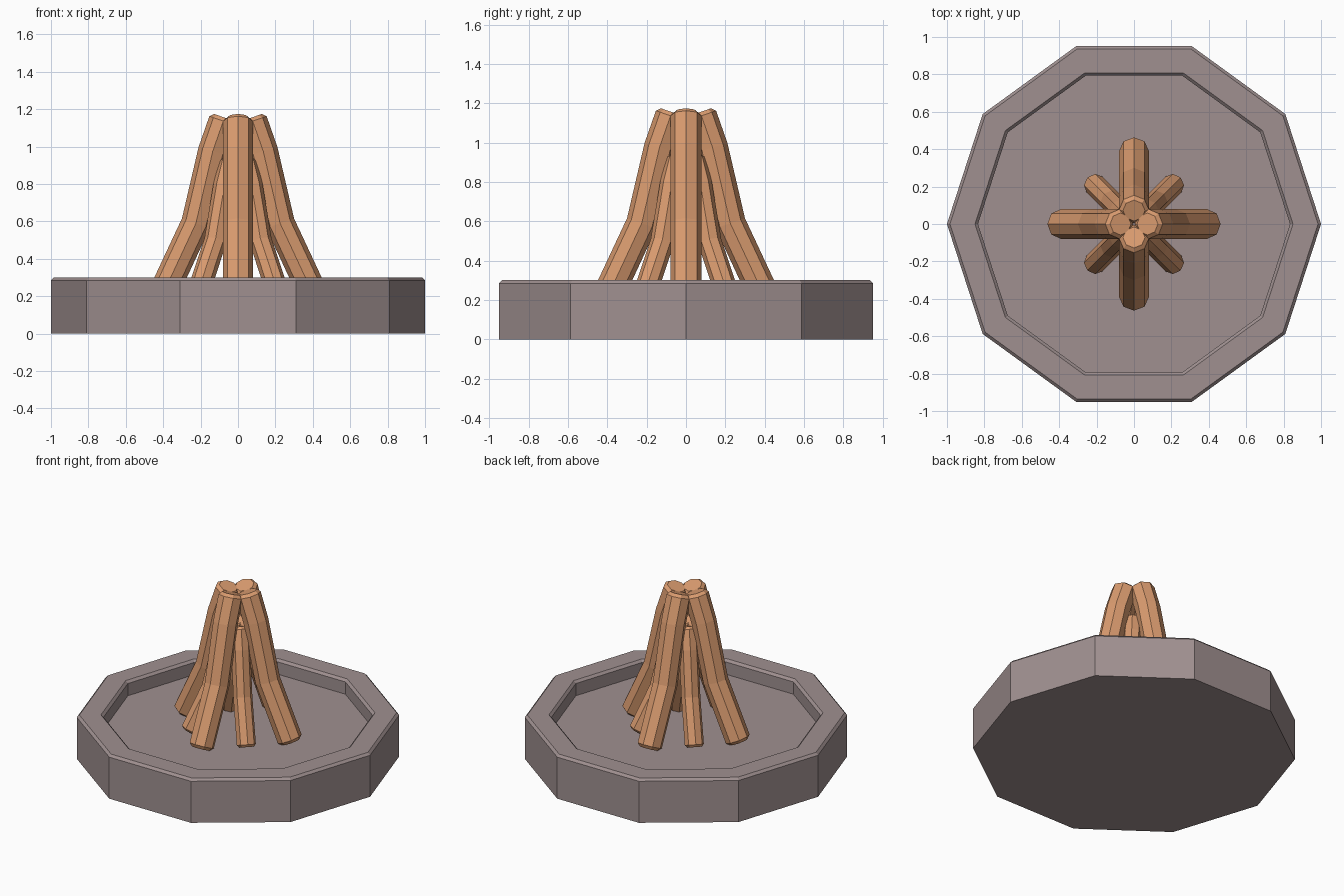
import bpy, bmesh
from math import cos, sin, pi
from mathutils import Vector

if "Cube" in bpy.data.objects:
    bpy.data.objects.remove(bpy.data.objects["Cube"])

FLOOR = 0.2


def material(name, color):
    m = bpy.data.materials.new(name)
    m.diffuse_color = (*color, 1)
    m.use_nodes = True
    m.node_tree.nodes["Principled BSDF"].inputs["Base Color"].default_value = m.diffuse_color
    return m


def loft(name, rings, mat):
    """Skin a list of equal-sized point rings and cap both ends."""
    bm = bmesh.new()
    loops = [[bm.verts.new(p) for p in ring] for ring in rings]
    n = len(loops[0])
    for a, b in zip(loops, loops[1:]):
        for i in range(n):
            j = (i + 1) % n
            bm.faces.new((a[i], a[j], b[j], b[i]))
    bm.faces.new(loops[0][::-1])
    bm.faces.new(loops[-1])
    bmesh.ops.recalc_face_normals(bm, faces=bm.faces)
    mesh = bpy.data.meshes.new(name)
    bm.to_mesh(mesh)
    bm.free()
    mesh.materials.append(mat)
    obj = bpy.data.objects.new(name, mesh)
    bpy.context.collection.objects.link(obj)
    return obj


def log(name, angle, scale, mat):
    # Bent spine in the radial plane: (distance from centre, height above floor)
    spine = [(0.40, 0.015), (0.225, 0.39), (0.135, 0.775), (0.072, 0.955)]
    pts = [Vector((r, 0, z)) for r, z in spine]
    dirs = [(b - a).normalized() for a, b in zip(pts, pts[1:])]
    tans = [dirs[0]] + [(a + b).normalized() for a, b in zip(dirs, dirs[1:])] + [dirs[-1]]
    radius, bevel = 0.079, 0.02
    # Main rings plus a small bevel ring at each end
    stations = [(pts[0], tans[0], radius - bevel),
                (pts[0] + tans[0] * bevel, tans[0], radius)]
    stations += [(p, t, radius) for p, t in zip(pts[1:-1], tans[1:-1])]
    stations += [(pts[-1] - tans[-1] * bevel, tans[-1], radius),
                 (pts[-1], tans[-1], radius - bevel)]
    side = Vector((0, 1, 0))
    rings = []
    for p, t, r in stations:
        out = side.cross(t)
        rings.append([p + out * r * cos(k * pi / 4) + side * r * sin(k * pi / 4)
                      for k in range(8)])
    obj = loft(name, rings, mat)
    obj.location.z = FLOOR
    obj.rotation_euler.z = angle
    obj.scale = (scale, scale, scale)


stone = material("stone", (0.35, 0.28, 0.28))
wood = material("wood", (0.70, 0.33, 0.16))

# Ten-sided fire bowl: outer wall, chamfered rim, recessed floor
profile = [(1.0, 0), (1.0, 0.284), (0.984, 0.3), (0.85, 0.3),
           (0.834, 0.284), (0.834, FLOOR)]
loft("fire_pit_base",
     [[(r * cos(k * pi / 5), r * sin(k * pi / 5), z) for k in range(10)]
      for r, z in profile], stone)

# Four tall logs leaning together, four shorter ones between them
for i in range(4):
    log(f"tall_log_{i + 1}", i * pi / 2, 1.0, wood)
    log(f"short_log_{i + 1}", i * pi / 2 + pi / 4, 0.76, wood)
